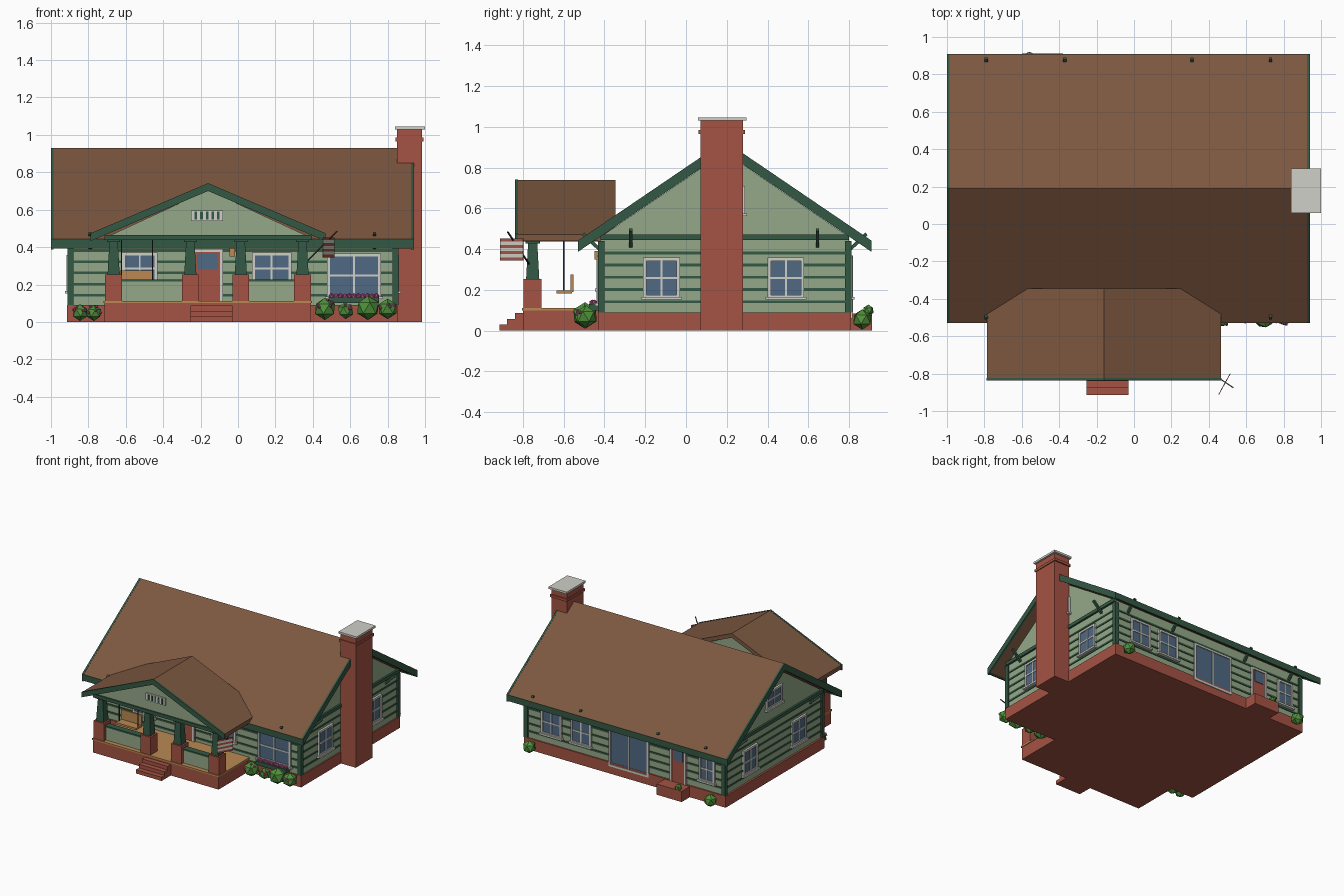
import bpy, bmesh, math, random
from mathutils import Vector, Matrix

if "Cube" in bpy.data.objects:
    bpy.data.objects.remove(bpy.data.objects["Cube"])
random.seed(4)

def material(name, rgb):
    m = bpy.data.materials.new(name)
    lin = [(c / 255 / 12.92) if c < 11 else ((c / 255 + 0.055) / 1.055) ** 2.4 for c in rgb]
    m.diffuse_color = (*lin, 1)
    m.use_nodes = True
    m.node_tree.nodes["Principled BSDF"].inputs["Base Color"].default_value = m.diffuse_color
    return m

ROOF = material("roof brown", (124, 87, 64))
SAGE = material("sage siding", (149, 169, 136))
TRIM = material("dark green trim", (52, 88, 68))
BRICK = material("brick red", (164, 83, 67))
WHITE = material("pale trim", (208, 208, 200))
GLASS = material("window glass", (80, 105, 132))
WOOD = material("warm wood", (186, 137, 82))
LEAF = material("leaf green", (80, 145, 60))
PINK = material("pink flower", (196, 84, 144))
IRON = material("dark iron", (50, 50, 50))

def finish(name, bm, mats):
    bmesh.ops.recalc_face_normals(bm, faces=bm.faces)
    me = bpy.data.meshes.new(name)
    bm.to_mesh(me)
    bm.free()
    for m in mats:
        me.materials.append(m)
    ob = bpy.data.objects.new(name, me)
    bpy.context.collection.objects.link(ob)
    return ob

def boxes(name, parts):
    """parts: (material, x0, x1, y0, y1, z0, z1)"""
    bm, mats = bmesh.new(), []
    for mat, x0, x1, y0, y1, z0, z1 in parts:
        if mat not in mats:
            mats.append(mat)
        mx = Matrix.Translation(((x0 + x1) / 2, (y0 + y1) / 2, (z0 + z1) / 2)) @ \
            Matrix.Diagonal((abs(x1 - x0), abs(y1 - y0), abs(z1 - z0), 1))
        vs = bmesh.ops.create_cube(bm, size=1, matrix=mx)["verts"]
        for f in {f for v in vs for f in v.link_faces}:
            f.material_index = mats.index(mat)
    return finish(name, bm, mats)

def prism(name, mat, profile, axis, a, b):
    bm = bmesh.new()
    place = (lambda u, z, t: (t, u, z)) if axis == "x" else (lambda u, z, t: (u, t, z))
    f = bm.faces.new([bm.verts.new(place(u, z, a)) for u, z in profile])
    d = Vector(place(0, 0, b - a))
    ext = bmesh.ops.extrude_face_region(bm, geom=[f])["geom"]
    bmesh.ops.translate(bm, vec=d, verts=[v for v in ext if isinstance(v, bmesh.types.BMVert)])
    return finish(name, bm, [mat])

def bar(name, mat, p, q, w):
    p, q = Vector(p), Vector(q)
    bm = bmesh.new()
    mx = Matrix.Translation((p + q) / 2) @ (q - p).to_track_quat("Z", "Y").to_matrix().to_4x4() @ \
        Matrix.Diagonal((w, w, (q - p).length, 1))
    bmesh.ops.create_cube(bm, size=1, matrix=mx)
    return finish(name, bm, [mat])

def blobs(name, mat, balls):
    bm = bmesh.new()
    for x, y, z, r in balls:
        mx = Matrix.Translation((x, y, z)) @ Matrix.Rotation(random.random() * 6, 4, "Z")
        bmesh.ops.create_icosphere(bm, subdivisions=1, radius=r, matrix=mx)
    return finish(name, bm, [mat])

def on_wall(side, mat, u0, u1, z0, z1, d0, d1):
    """box standing d0..d1 out from a house wall"""
    base, s = {"front": (-0.42, -1), "back": (0.80, 1), "left": (-0.90, -1), "right": (0.845, 1)}[side]
    a, b = base + s * d0, base + s * d1
    return (mat, u0, u1, a, b, z0, z1) if side in ("front", "back") else (mat, a, b, u0, u1, z0, z1)

def window(name, side, u0, u1, z0, z1, cross=True, sill=True):
    t, m, um, zm = 0.016, 0.005, (u0 + u1) / 2, (z0 + z1) / 2
    rows = [(GLASS, u0 + .005, u1 - .005, z0 + .005, z1 - .005, -0.005, 0.008),
            (WHITE, u0, u0 + t, z0, z1, 0, 0.016), (WHITE, u1 - t, u1, z0, z1, 0, 0.016),
            (WHITE, u0, u1, z1 - t, z1, 0, 0.016), (WHITE, u0, u1, z0, z0 + t, 0, 0.016),
            (WHITE, um - m, um + m, z0, z1, 0, 0.013)]
    if cross:
        rows.append((WHITE, u0, u1, zm - m, zm + m, 0, 0.013))
    if sill:
        rows.append((WHITE, u0 - .01, u1 + .01, z0 - .008, z0 + .006, 0, 0.026))
    boxes(name, [on_wall(side, *r) for r in rows])

def door(name, side, u0, u1, z0, z1):
    t = 0.016
    rows = [(BRICK, u0, u1, z0, z1, 0, 0.01),
            (WHITE, u0, u0 + t, z0, z1, 0, 0.018), (WHITE, u1 - t, u1, z0, z1, 0, 0.018),
            (WHITE, u0, u1, z1 - t, z1, 0, 0.018),
            (GLASS, u0 + .03, u1 - .03, z1 - .11, z1 - .022, 0, 0.014)]
    boxes(name, [on_wall(side, *r) for r in rows])

# House body: brick base, walls, siding battens, corner posts, gable bands
boxes("foundation", [(BRICK, -.915, .855, -.43, .81, 0, .09)])
prism("house_walls", SAGE, [(-.42, .08), (.80, .08), (.80, .46), (.19, .875), (-.42, .46)], "x", -.90, .845)
boxes("siding_battens", [(TRIM, -.905, .85, -.425, .805, z, z + .014)
                         for z in (.135, .195, .255, .315, .375)])
boxes("corner_posts", [(TRIM, x, x + .032, y, y + .032, .09, .44)
                       for x in (-.912, .825) for y in (-.432, .78)])
boxes("gable_bands", [(TRIM, x, x + .025, -.42, .80, .445, .472) for x in (-.915, .835)])

# Main roof with bargeboards and fascias
def gable_profile(mid, half, eave, ridge, thick):
    return [(mid - half, eave), (mid, ridge), (mid + half, eave),
            (mid + half, eave - thick), (mid, ridge - thick), (mid - half, eave - thick)]
prism("main_roof", ROOF, gable_profile(.19, .717, .442, .93, .045), "x", -.99, .93)
for n, x in (("left", -1.0), ("right", .926)):
    prism("bargeboard_" + n, TRIM, gable_profile(.19, .72, .442, .931, .055), "x", x, x + .014)
boxes("eave_fascias", [(TRIM, -1, .94, y, y + .012, .393, .442) for y in (-.53, .898)])

# Knee brackets under the eaves and gables
for i, x in enumerate((-.79, -.37, .31, .73)):
    bar(f"back_eave_bracket_{i}", TRIM, (x, .80, .395), (x, .885, .475), .017)
    if i in (0, 3):
        bar(f"front_eave_bracket_{i}", TRIM, (x, -.42, .395), (x, -.505, .475), .017)
for y in (-.27, .645):
    bar("right_gable_bracket", TRIM, (.845, y, .415), (.925, y, .495), .017)
    bar("left_gable_bracket", TRIM, (-.90, y, .415), (-.985, y, .495), .017)

# Chimney
boxes("chimney", [(BRICK, .85, .985, .07, .28, 0, 1.03), (BRICK, .843, .992, .062, .29, .965, .985),
                  (WHITE, .84, 1.0, .06, .297, 1.03, 1.046)])

# Windows and doors
for s in ("left", "right"):
    window(s + "_front_window", s, -.21, -.03, .16, .358)
    window(s + "_rear_window", s, .40, .58, .16, .358)
    window(s + "_attic_window", s, .09, .29, .57, .71)
window("porch_window_left", "front", -.62, -.43, .20, .37)
window("porch_window_right", "front", .075, .285, .20, .37)
window("picture_window", "front", .475, .765, .13, .365)
door("front_door", "front", -.25, -.08, .11, .39)
window("back_window_left", "back", -.82, -.68, .16, .36)
window("back_window_middle", "back", .265, .445, .16, .36)
window("back_window_right", "back", .525, .705, .16, .36)
window("sliding_door", "back", -.24, .11, .06, .37, cross=False, sill=False)
door("back_door", "back", -.57, -.43, .09, .37)
boxes("back_step", [(BRICK, -.60, -.38, .80, .912, 0, .085)])

# Porch base, deck and steps
boxes("porch_base", [(BRICK, -.715, .39, -.80, -.42, 0, .10)])
boxes("porch_deck", [(WOOD, -.72, .395, -.805, -.42, .10, .112)])
boxes("front_steps", [(BRICK, -.255, -.03, -.80 - .0385 * i, -.79, 0, .115 - .0285 * i) for i in (1, 2, 3)])

# Porch piers, tapered columns and low walls
for i, x in enumerate((-.665, -.255, .015, .345)):
    boxes(f"pier_{i}", [(BRICK, x - .045, x + .045, -.797, -.708, .10, .253)])
    bm = bmesh.new()
    bmesh.ops.create_cone(bm, cap_ends=True, segments=4, radius1=.046, radius2=.031, depth=.19,
                          matrix=Matrix.Translation((x, -.752, .345)) @ Matrix.Rotation(math.pi / 4, 4, "Z"))
    finish(f"column_{i}", bm, [TRIM])
    boxes(f"column_cap_{i}", [(TRIM, x - .035, x + .035, -.787, -.717, .428, .442)])
boxes("porch_low_walls", [p for a, b in ((-.62, -.30), (.06, .30)) for p in
                          ((SAGE, a, b, -.77, -.735, .11, .216), (TRIM, a, b, -.778, -.727, .216, .228))])
boxes("porch_beams", [(TRIM, -.715, .395, -.80, -.71, .438, .465),
                      (TRIM, -.715, -.64, -.72, -.42, .438, .465), (TRIM, .32, .395, -.72, -.42, .438, .465)])

# Porch roof, gable and vent
prism("porch_roof", ROOF, gable_profile(-.16, .625, .473, .74, .033), "y", -.828, -.345)
prism("porch_bargeboard", TRIM, gable_profile(-.16, .628, .474, .742, .042), "y", -.838, -.824)
prism("porch_gable", SAGE, [(-.70, .455), (.38, .455), (-.16, .705)], "y", -.79, -.365)
boxes("gable_vent", [(WHITE, -.25, -.08, -.80, -.785, .54, .597)] +
      [(TRIM, -.232 + .03 * i, -.218 + .03 * i, -.804, -.79, .548, .589) for i in range(5)])

# Porch swing and lamp
boxes("porch_swing", [(WOOD, -.63, -.45, -.635, -.56, .182, .198), (WOOD, -.63, -.45, -.567, -.553, .19, .275)])
for x in (-.623, -.457):
    bar("swing_chain", IRON, (x, -.60, .19), (x, -.60, .45), .006)
boxes("wall_lamp", [(WOOD, -.045, -.015, -.45, -.42, .35, .392)])

# Striped flag on a slanted pole
bar("flag_pole", IRON, (.365, -.765, .32), (.53, -.875, .485), .006)
bm = bmesh.new()
bmesh.ops.create_grid(bm, x_segments=1, y_segments=7, size=.5)
for f in bm.faces:
    f.material_index = int((f.calc_center_median().y + .5) * 7) % 2
for v in bm.verts:
    t, h = v.co.x + .5, v.co.y + .5
    v.co = (.455 + .062 * t, -.912 + .112 * t, .345 + .107 * h)
flag = finish("flag", bm, [BRICK, WHITE])
flag.modifiers.new("thickness", "SOLIDIFY").thickness = .004

# Shrubs with blossoms, planter under the picture window
front = [(.465, -.495, .07, .06), (.575, -.49, .06, .045), (.695, -.495, .075, .065), (.80, -.49, .07, .055),
         (-.845, -.485, .05, .045), (-.77, -.485, .048, .043)]
back = [(.77, .865, .055, .05), (-.82, .865, .055, .05), (-.56, .895, .10, .028)]
blobs("front_shrubs", LEAF, front)
blobs("back_shrubs", LEAF, back)
blossoms = []
for x, y, z, r in front[:2] + front[3:]:
    for k in range(5):
        d = Vector((random.uniform(-1, 1), random.uniform(-1, -.2), random.uniform(0, 1))).normalized() * r * .9
        blossoms.append((x + d.x, y + d.y, z + d.z, .009))
blobs("shrub_blossoms", PINK, blossoms)
boxes("flower_box", [(TRIM, .485, .755, -.475, -.425, .10, .132)])
blobs("box_flowers", PINK, [(.50 + .024 * i, -.45 - .01 * (i % 2), .138, .015) for i in range(11)])
